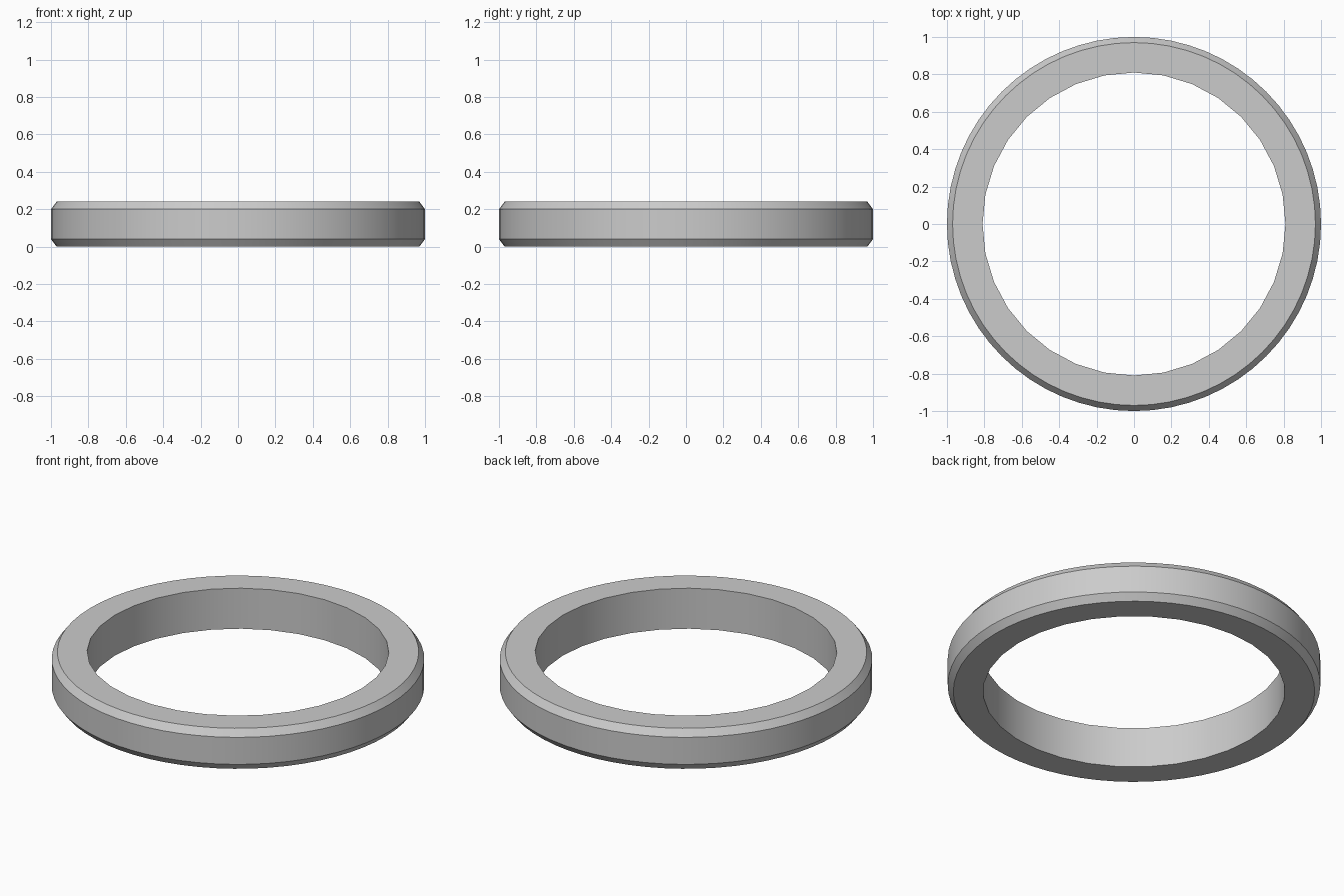
import bpy, bmesh
from math import cos, sin, pi, radians

if "Cube" in bpy.data.objects:
    bpy.data.objects.remove(bpy.data.objects["Cube"])

N = 64                 # sides of the outer wall; the bore has half as many
H, R_OUT, R_IN = 0.24, 1.0, 0.81
CH_R, CH_Z = 0.03, 0.04

# Cross-section of the ring (radius, height), chamfered on the outer edges
profile = [(R_IN, 0), (R_OUT - CH_R, 0), (R_OUT, CH_Z),
           (R_OUT, H - CH_Z), (R_OUT - CH_R, H), (R_IN, H)]

bm = bmesh.new()
rings = []
for i in range(N):
    a = 2 * pi * i / N
    flat = cos(2 * pi / N) if i % 2 else 1.0   # odd bore points lie mid-side
    rings.append([bm.verts.new((r * k * cos(a), r * k * sin(a), z))
                  for r, z in profile
                  for k in [flat if r == R_IN else 1.0]])

# Skin neighbouring sections
for i in range(N):
    a, b = rings[i], rings[(i + 1) % N]
    for j in range(len(profile)):
        k = (j + 1) % len(profile)
        bm.faces.new((a[j], b[j], b[k], a[k]))
bmesh.ops.recalc_face_normals(bm, faces=bm.faces)

mesh = bpy.data.meshes.new("ring_band")
bm.to_mesh(mesh)
bm.free()
ring = bpy.data.objects.new("ring_band", mesh)
bpy.context.collection.objects.link(ring)

# Smooth walls, crisp chamfer and bore edges
bpy.context.view_layer.objects.active = ring
ring.select_set(True)
bpy.ops.object.shade_smooth_by_angle(angle=radians(30))
